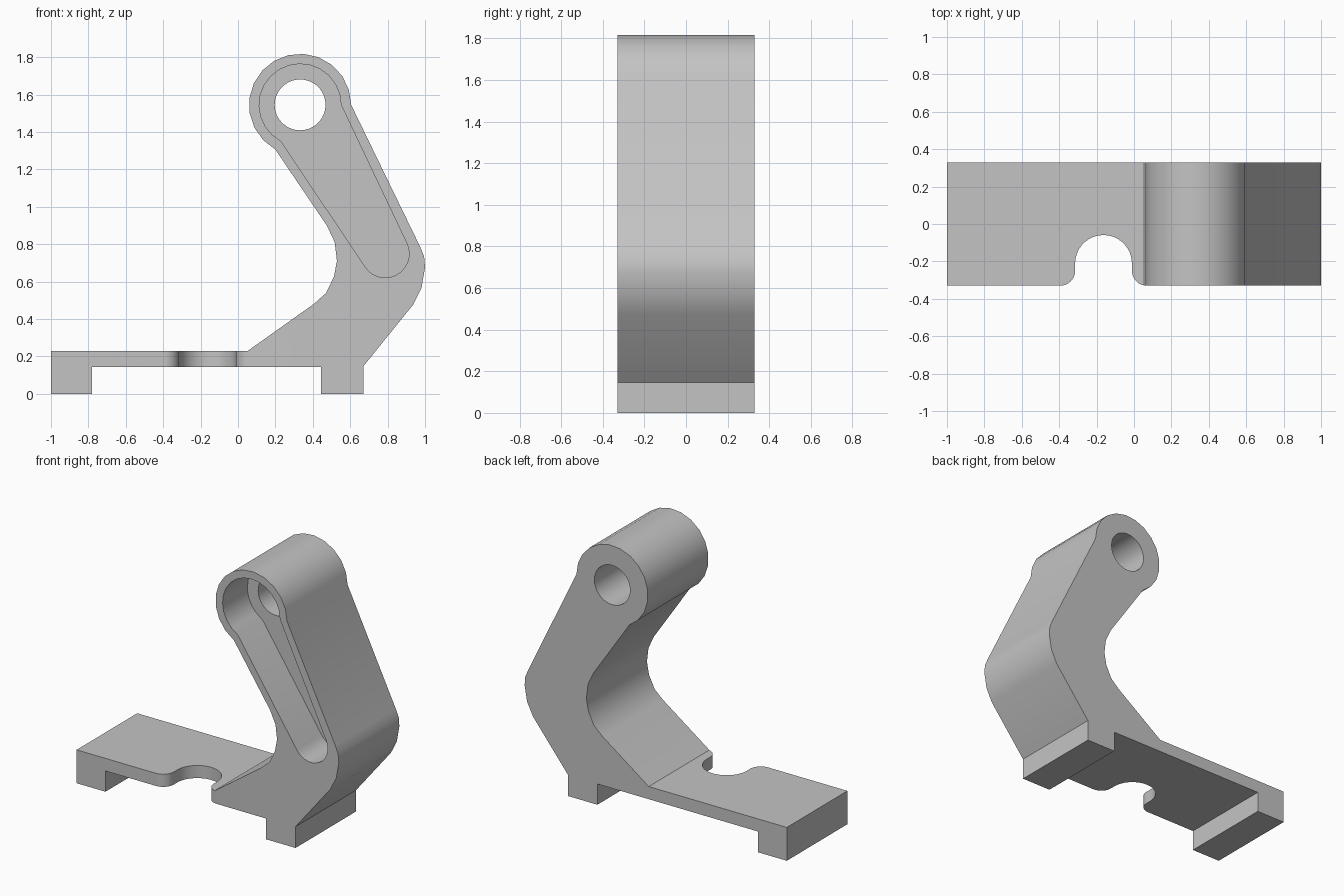
import bpy, bmesh
from math import sin, cos, radians

cube = bpy.data.objects.get("Cube")
if cube:
    bpy.data.objects.remove(cube, do_unlink=True)

HALF = 0.33          # half of the bracket depth
BOSS = (0.332, 1.545)  # centre of the pivot boss


def arc(center, r, start, end, steps):
    angles = [radians(start + (end - start) * i / steps) for i in range(steps + 1)]
    return [(center[0] + r * cos(a), center[1] + r * sin(a)) for a in angles]


def prism(name, points, low, high, axis):
    """Extrude a 2D outline along y (outline in xz) or z (outline in xy)."""
    place = (lambda u, v, d: (u, d, v)) if axis == "y" else (lambda u, v, d: (u, v, d))
    bm = bmesh.new()
    face = bm.faces.new([bm.verts.new(place(u, v, low)) for u, v in points])
    extruded = bmesh.ops.extrude_face_region(bm, geom=[face])["geom"]
    bmesh.ops.translate(bm, vec=place(0, 0, high - low),
                        verts=[g for g in extruded if isinstance(g, bmesh.types.BMVert)])
    bmesh.ops.recalc_face_normals(bm, faces=bm.faces)
    mesh = bpy.data.meshes.new(name)
    bm.to_mesh(mesh)
    bm.free()
    obj = bpy.data.objects.new(name, mesh)
    bpy.context.collection.objects.link(obj)
    return obj


def cut(target, cutter):
    mod = target.modifiers.new("cut", "BOOLEAN")
    mod.operation = "DIFFERENCE"
    mod.solver = "EXACT"
    mod.object = cutter
    bpy.context.view_layer.objects.active = target
    bpy.ops.object.modifier_apply(modifier=mod.name)
    bpy.data.objects.remove(cutter, do_unlink=True)


# Side outline: feet, bent arm, boss, inner bend, base plate
feet = [(-1, 0), (-0.78, 0), (-0.78, 0.143), (0.445, 0.143), (0.445, 0),
        (0.67, 0), (0.67, 0.147)]
outer_bend = [(0.936, 0.476), (0.981, 0.567), (1.0, 0.675), (0.995, 0.735), (0.972, 0.79)]
boss = arc(BOSS, 0.273, 0, 241, 14)
inner_bend = [(0.476, 0.898), (0.517, 0.81), (0.529, 0.711), (0.513, 0.626),
              (0.47, 0.538), (0.406, 0.481)]
plate = [(0.053, 0.23), (-1, 0.23)]
bracket = prism("bracket", feet + outer_bend + boss + inner_bend + plate, -HALF, HALF, "y")

# Slotted pocket in the front of the arm
pocket = arc(BOSS, 0.219, 0, 242, 16) + arc((0.787, 0.749), 0.128, 212, 386, 14)
cut(bracket, prism("pocket_cutter", pocket, -0.4, -0.06, "y"))

# Pivot hole through the boss
cut(bracket, prism("hole_cutter", arc(BOSS, 0.136, 0, 350, 35), -0.5, 0.5, "y"))

# Round notch with flared corners in the front edge of the plate
mid, r, flare = -0.163, 0.152, 0.08
corner_y = -HALF + flare
notch = [(mid + r + flare, -0.4)]
notch += arc((mid + r + flare, corner_y), flare, 270, 180, 8)
notch += arc((mid, -0.211), r, 0, 180, 18)
notch += arc((mid - r - flare, corner_y), flare, 0, -90, 8)
notch += [(mid - r - flare, -0.4)]
cut(bracket, prism("notch_cutter", notch, 0.05, 0.4, "z"))

# Single grey finish
grey = bpy.data.materials.new("plain grey")
grey.use_nodes = True
color = (0.55, 0.55, 0.55, 1)
grey.diffuse_color = color
grey.node_tree.nodes["Principled BSDF"].inputs["Base Color"].default_value = color
bracket.data.materials.clear()
bracket.data.materials.append(grey)

# Smooth curved walls, keep edges sharp
bpy.ops.object.select_all(action="DESELECT")
bracket.select_set(True)
bpy.context.view_layer.objects.active = bracket
bpy.ops.object.shade_smooth_by_angle(angle=radians(28))
